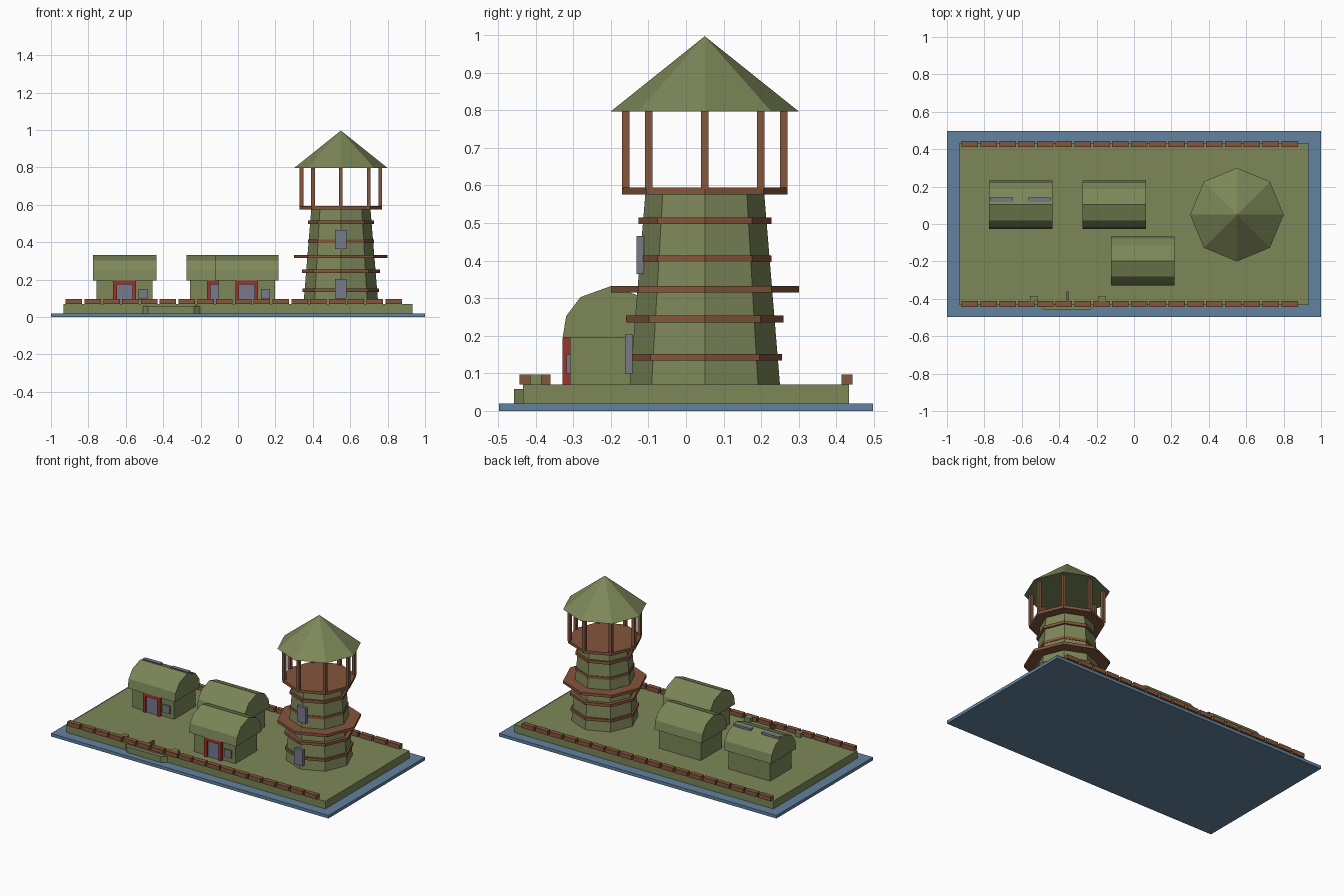
import bpy, bmesh, math

if "Cube" in bpy.data.objects:
    bpy.data.objects.remove(bpy.data.objects["Cube"])


def material(name, rgb):
    m = bpy.data.materials.new(name)
    m.diffuse_color = (*rgb, 1)
    m.use_nodes = True
    m.node_tree.nodes["Principled BSDF"].inputs["Base Color"].default_value = m.diffuse_color
    return m


GREEN = material("olive green", (0.205, 0.242, 0.098))
BLUE = material("water blue", (0.122, 0.223, 0.342))
BROWN = material("wood brown", (0.231, 0.093, 0.045))
RED = material("frame red", (0.352, 0.032, 0.026))
GRAY = material("slate gray", (0.181, 0.195, 0.254))


def finish(bm, name, mat):
    bmesh.ops.recalc_face_normals(bm, faces=bm.faces)
    me = bpy.data.meshes.new(name)
    bm.to_mesh(me)
    bm.free()
    me.materials.append(mat)
    ob = bpy.data.objects.new(name, me)
    bpy.context.collection.objects.link(ob)
    return ob


def box(name, mat, x0, x1, y0, y1, z0, z1):
    bm = bmesh.new()
    bmesh.ops.create_cube(bm, size=1)
    for v in bm.verts:
        v.co.x = x1 if v.co.x > 0 else x0
        v.co.y = y1 if v.co.y > 0 else y0
        v.co.z = z1 if v.co.z > 0 else z0
    return finish(bm, name, mat)


def prism(name, mat, points, offset):
    """Extrude a closed outline along an offset."""
    bm = bmesh.new()
    face = bm.faces.new([bm.verts.new(p) for p in points])
    out = bmesh.ops.extrude_face_region(bm, geom=[face])["geom"]
    bmesh.ops.translate(bm, vec=offset,
                        verts=[g for g in out if isinstance(g, bmesh.types.BMVert)])
    return finish(bm, name, mat)


TX, TY = 0.55, 0.05  # tower centre


def octagon(name, mat, r0, r1, z0, z1):
    """Eight-sided frustum (or cone) with corners on the axes."""
    bm = bmesh.new()
    ring = [(math.cos(i * math.pi / 4), math.sin(i * math.pi / 4)) for i in range(8)]
    low = [bm.verts.new((TX + r0 * c, TY + r0 * s, z0)) for c, s in ring]
    bm.faces.new(low)
    if r1:
        high = [bm.verts.new((TX + r1 * c, TY + r1 * s, z1)) for c, s in ring]
        bm.faces.new(high)
    else:
        tip = bm.verts.new((TX, TY, z1))
    for i in range(8):
        j = (i + 1) % 8
        bm.faces.new((low[i], low[j], high[j], high[i]) if r1 else (low[i], low[j], tip))
    return finish(bm, name, mat)


# Water slab and island
box("water", BLUE, -1, 1, -0.497, 0.497, 0, 0.02)
box("island", GREEN, -0.933, 0.933, -0.433, 0.433, 0.02, 0.07)

# Log barriers along the front and back edges
for side, y in (("front", -0.428), ("back", 0.428)):
    for i in range(18):
        x = -0.877 + 0.1005 * i
        box(f"{side}_barrier_{i}", BROWN, x - 0.044, x + 0.044,
            y - 0.015, y + 0.015, 0.07, 0.097)

# Huts with rounded roofs, door frames and windows
half = [(-0.13, 0.195), (-0.121, 0.252), (-0.083, 0.303)]
arch = half + [(0, 0.333)] + [(-y, z) for y, z in reversed(half)]
for n, (x, y) in enumerate(((-0.606, 0.103), (-0.106, 0.103), (0.047, -0.198)), 1):
    box(f"hut_{n}_walls", GREEN, x - 0.15, x + 0.15, y - 0.11, y + 0.11, 0.07, 0.195)
    prism(f"hut_{n}_roof", GREEN, [(x - 0.17, y + a, z) for a, z in arch], (0.34, 0, 0))
    f = y - 0.11
    for s in (-1, 1):
        cx = x + s * 0.051
        box(f"hut_{n}_door_post", RED, cx - 0.01, cx + 0.01, f - 0.02, f, 0.07, 0.195)
    box(f"hut_{n}_lintel", RED, x - 0.041, x + 0.041, f - 0.02, f, 0.175, 0.195)
    box(f"hut_{n}_door", GRAY, x - 0.041, x + 0.041, f - 0.01, f, 0.07, 0.175)
    box(f"hut_{n}_window", GRAY, x + 0.075, x + 0.125, f - 0.01, f, 0.1, 0.15)

# Roof panels on the first hut
for x in (-0.708, -0.505):
    box("roof_panel", GRAY, x - 0.062, x + 0.062, 0.118, 0.143, 0.31, 0.333)

# Watchtower body, bands, gallery and lookout floor
octagon("tower_body", GREEN, 0.2, 0.158, 0.07, 0.58)
for name, r, z in (("band_1", 0.205, 0.143), ("band_2", 0.209, 0.245),
                   ("gallery", 0.25, 0.324), ("band_3", 0.177, 0.405),
                   ("band_4", 0.177, 0.506), ("lookout_floor", 0.22, 0.585)):
    octagon(name, BROWN, r, r, z - 0.009, z + 0.009)
for i in range(8):
    a = i * math.pi / 4
    px, py = TX + 0.21 * math.cos(a), TY + 0.21 * math.sin(a)
    box(f"lookout_post_{i}", BROWN, px - 0.01, px + 0.01, py - 0.01, py + 0.01, 0.59, 0.81)
octagon("tower_roof", GREEN, 0.25, 0, 0.797, 0.997)
box("tower_door", GRAY, 0.518, 0.58, -0.162, -0.142, 0.1, 0.203)
box("tower_window", GRAY, 0.518, 0.58, -0.132, -0.112, 0.365, 0.466)

# Landing mound on the front shore, with side blocks and a plank
prism("landing", GREEN, [(-0.51, -0.43, 0.02), (-0.48, -0.458, 0.02),
                         (-0.235, -0.458, 0.02), (-0.2, -0.43, 0.02)], (0, 0, 0.038))
for x in (-0.535, -0.17):
    box("landing_block", GREEN, x - 0.02, x + 0.02, -0.413, -0.385, 0.07, 0.097)
box("plank", BROWN, -0.36, -0.35, -0.44, -0.36, 0.07, 0.097)
